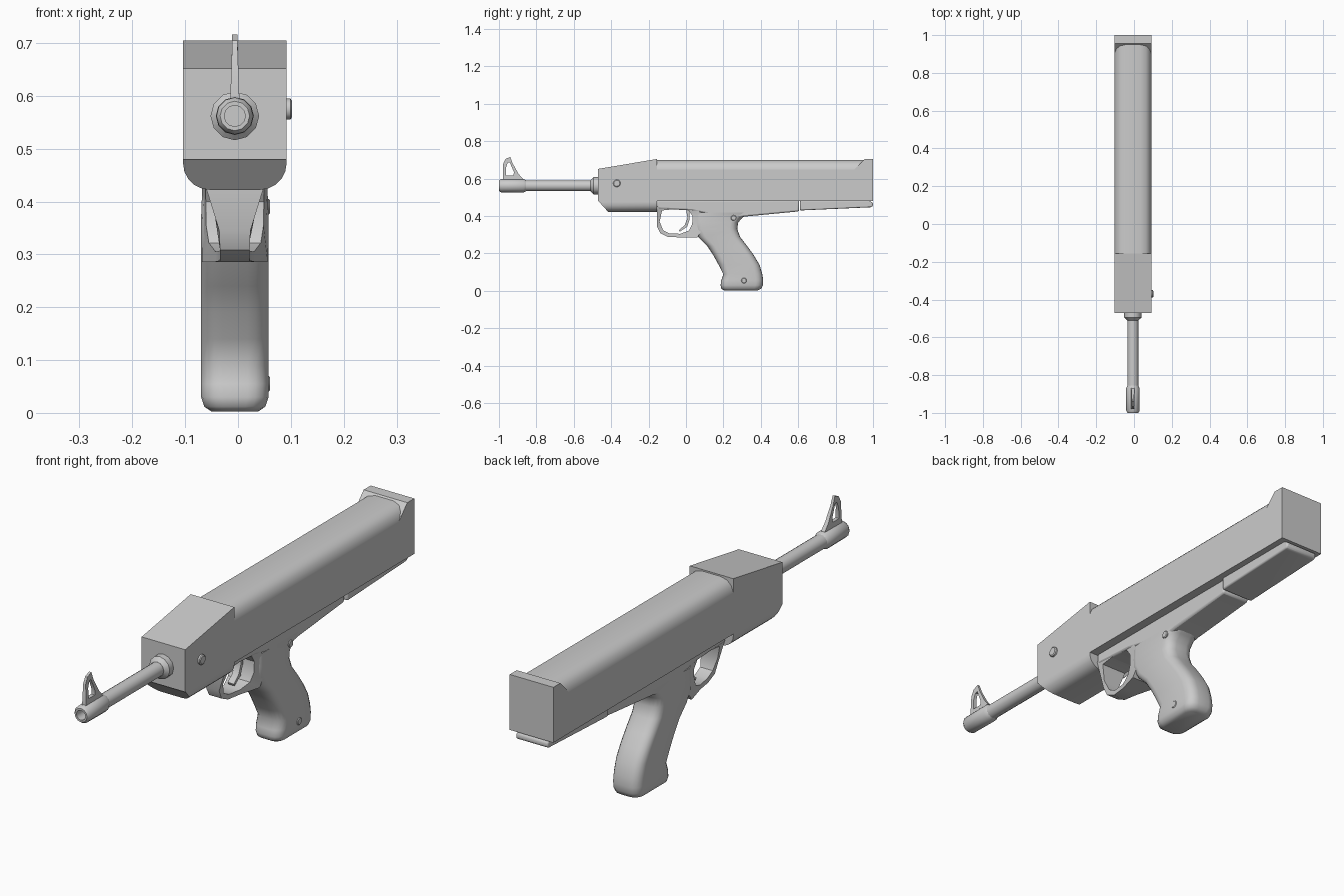
import bpy, bmesh, math

cube = bpy.data.objects.get("Cube")
if cube:
    bpy.data.objects.remove(cube, do_unlink=True)

CX = -0.006      # middle plane of the model
HALF = 0.098     # half width of the receiver
AXIS_Z = 0.562   # height of the barrel axis

grey = bpy.data.materials.new("plain_grey")
grey.use_nodes = True
grey.diffuse_color = (0.6, 0.6, 0.6, 1)
grey.node_tree.nodes["Principled BSDF"].inputs["Base Color"].default_value = (0.6, 0.6, 0.6, 1)


def loft(name, rings, bevel=0.0, segments=3, closed=False, angle=35):
    """Skin a list of equal-length point rings; closed joins last to first."""
    bm = bmesh.new()
    loops = [[bm.verts.new(p) for p in ring] for ring in rings]
    pairs = list(zip(loops, loops[1:]))
    if closed:
        pairs.append((loops[-1], loops[0]))
    else:
        bm.faces.new(loops[0])
        bm.faces.new(loops[-1])
    n = len(loops[0])
    for a, b in pairs:
        for i in range(n):
            j = (i + 1) % n
            bm.faces.new((a[i], a[j], b[j], b[i]))
    bmesh.ops.recalc_face_normals(bm, faces=bm.faces)
    mesh = bpy.data.meshes.new(name)
    bm.to_mesh(mesh)
    bm.free()
    mesh.materials.append(grey)
    obj = bpy.data.objects.new(name, mesh)
    bpy.context.collection.objects.link(obj)
    if bevel:
        mod = obj.modifiers.new("soft_edges", 'BEVEL')
        mod.width, mod.segments, mod.limit_method = bevel, segments, 'ANGLE'
    bpy.ops.object.select_all(action='DESELECT')
    obj.select_set(True)
    bpy.context.view_layer.objects.active = obj
    bpy.ops.object.shade_smooth_by_angle(angle=math.radians(angle))
    return obj


def plate(name, profile, half, **kw):
    """Side profile (y, z) given thickness across x."""
    return loft(name, [[(CX + s * half, y, z) for y, z in profile] for s in (-1, 1)], **kw)


def lathe(name, profile, sides=12):
    """Turn (y, radius) pairs about the barrel axis."""
    turns = [2 * math.pi * i / sides for i in range(sides)]
    return loft(name, [[(CX + r * math.cos(t), y, AXIS_Z + r * math.sin(t)) for t in turns]
                       for y, r in profile])


def frame_ring(name, outer, inner, width):
    """Flat ring between two matching (y, z) loops, half width set by a rule."""
    def side(points, s):
        return [(CX + s * width(y, z), y, z) for y, z in points]
    return loft(name, [side(outer, -1), side(outer, 1), side(inner, 1), side(inner, -1)],
                closed=True)


def rounded_rect(w, d, r, steps=5):
    """Rounded rectangle outline with half sizes w and d."""
    pts = []
    for k, (sx, sy) in enumerate(((1, 1), (-1, 1), (-1, -1), (1, -1))):
        for i in range(steps):
            t = math.pi / 2 * (k + i / (steps - 1))
            pts.append((sx * (w - r) + r * math.cos(t), sy * (d - r) + r * math.sin(t)))
    return pts


# Receiver with sloped hood and raised rear cap
plate("receiver", [(-0.47, 0.48), (1, 0.48), (1, 0.705), (0.955, 0.705), (0.9, 0.648),
                   (-0.155, 0.648), (-0.155, 0.705), (-0.47, 0.652)], HALF)

# Top cover with rounded shoulders
shoulder = [(HALF, 0.64), (HALF, 0.65), (0.088, 0.675), (0.07, 0.692), (0.04, 0.699)]
section = shoulder + [(-x, z) for x, z in reversed(shoulder)]
loft("top_cover", [[(CX + x, y, z) for x, z in section] for y in (-0.16, 0.954)])

# Handguard: rounded underside, slanted front
belly = [(HALF, 0.484), (HALF, 0.475)]
for i in range(6):
    t = math.pi / 2 * i / 5
    belly.append((0.046 + 0.052 * math.cos(t), 0.472 - 0.05 * math.sin(t)))
belly += [(-x, z) for x, z in reversed(belly)]
loft("handguard", [[(CX + x, -0.47 + 0.9 * max(0, 0.482 - z), z) for x, z in belly],
                   [(CX + x, -0.155, z) for x, z in belly]])

# Barrel, collar and muzzle with open bore
lathe("barrel", [(-0.88, 0.029), (-0.46, 0.029)], 16)
lathe("barrel_collar", [(-0.51, 0.03), (-0.495, 0.046), (-0.465, 0.046)])
lathe("muzzle", [(-0.92, 0.02), (-1, 0.02), (-1, 0.028), (-0.99, 0.035),
                 (-0.87, 0.036), (-0.855, 0.029)])

# Front sight loop
frame_ring("front_sight",
           [(-0.98, 0.585), (-0.977, 0.68), (-0.965, 0.705), (-0.94, 0.716),
            (-0.926, 0.68), (-0.895, 0.625), (-0.86, 0.585)],
           [(-0.962, 0.617), (-0.962, 0.66), (-0.953, 0.685), (-0.942, 0.687),
            (-0.935, 0.67), (-0.92, 0.635), (-0.922, 0.617)],
           lambda y, z: 0.005 + 0.035 * max(0, 0.7 - z))

# Lower frame under the receiver
plate("lower_frame", [(-0.155, 0.485), (-0.155, 0.44), (0.03, 0.43), (0.25, 0.385),
                      (0.31, 0.397), (0.605, 0.425), (0.605, 0.485)], 0.062,
      bevel=0.008, segments=2)

# Trigger guard, flaring into the grip and frame
frame_ring("trigger_guard",
           [(-0.155, 0.45), (-0.155, 0.345), (-0.137, 0.308), (-0.095, 0.288),
            (-0.03, 0.286), (0.06, 0.286), (0.09, 0.33), (0.09, 0.4), (0.05, 0.45), (-0.05, 0.45)],
           [(-0.128, 0.43), (-0.141, 0.37), (-0.123, 0.325), (-0.09, 0.307),
            (-0.03, 0.305), (0.015, 0.322), (0.033, 0.355), (0.035, 0.4), (0.015, 0.43), (-0.05, 0.438)],
           lambda y, z: 0.028 + 0.034 * min(1, max(0, (y + 0.06) / 0.12, (z - 0.34) / 0.11)))

# Trigger blade
plate("trigger", [(0.0, 0.44), (0.008, 0.39), (-0.008, 0.35), (-0.038, 0.325), (-0.034, 0.316),
                  (0.006, 0.343), (0.02, 0.385), (0.02, 0.44)], 0.014)

# Pistol grip: (height, front, back, half width)
stations = [(0.003, 0.203, 0.385, 0.045), (0.012, 0.188, 0.403, 0.058),
            (0.03, 0.185, 0.411, 0.064), (0.055, 0.188, 0.413, 0.064),
            (0.09, 0.2, 0.408, 0.064), (0.14, 0.174, 0.393, 0.064),
            (0.19, 0.146, 0.363, 0.064), (0.24, 0.113, 0.327, 0.064),
            (0.287, 0.066, 0.29, 0.064), (0.33, 0.042, 0.274, 0.064),
            (0.365, 0.04, 0.279, 0.064), (0.39, 0.04, 0.3, 0.063),
            (0.42, 0.04, 0.35, 0.062)]
loft("grip", [[(CX + x, (f + b) / 2 + y, z)
               for x, y in rounded_rect(w, (b - f) / 2, min(0.04, w * 0.65))]
              for z, f, b, w in stations], angle=60)

# Rear plate under the receiver
plate("rear_plate", [(0.61, 0.485), (0.61, 0.43), (0.99, 0.447), (1, 0.455),
                     (0.998, 0.472), (0.975, 0.485)], 0.072, bevel=0.012, angle=50)

# Pins on the left side
for name, y, z, r, x in (("receiver_pin", -0.37, 0.575, 0.02, 0.102),
                         ("frame_pin", 0.255, 0.39, 0.015, 0.061),
                         ("grip_pin", 0.31, 0.055, 0.015, 0.061)):
    turns = [2 * math.pi * i / 12 for i in range(12)]
    loft(name, [[(px, y + k * r * math.cos(t), z + k * r * math.sin(t)) for t in turns]
                for px, k in ((x - 0.03, 1), (x - 0.003, 1), (x, 0.8))])
